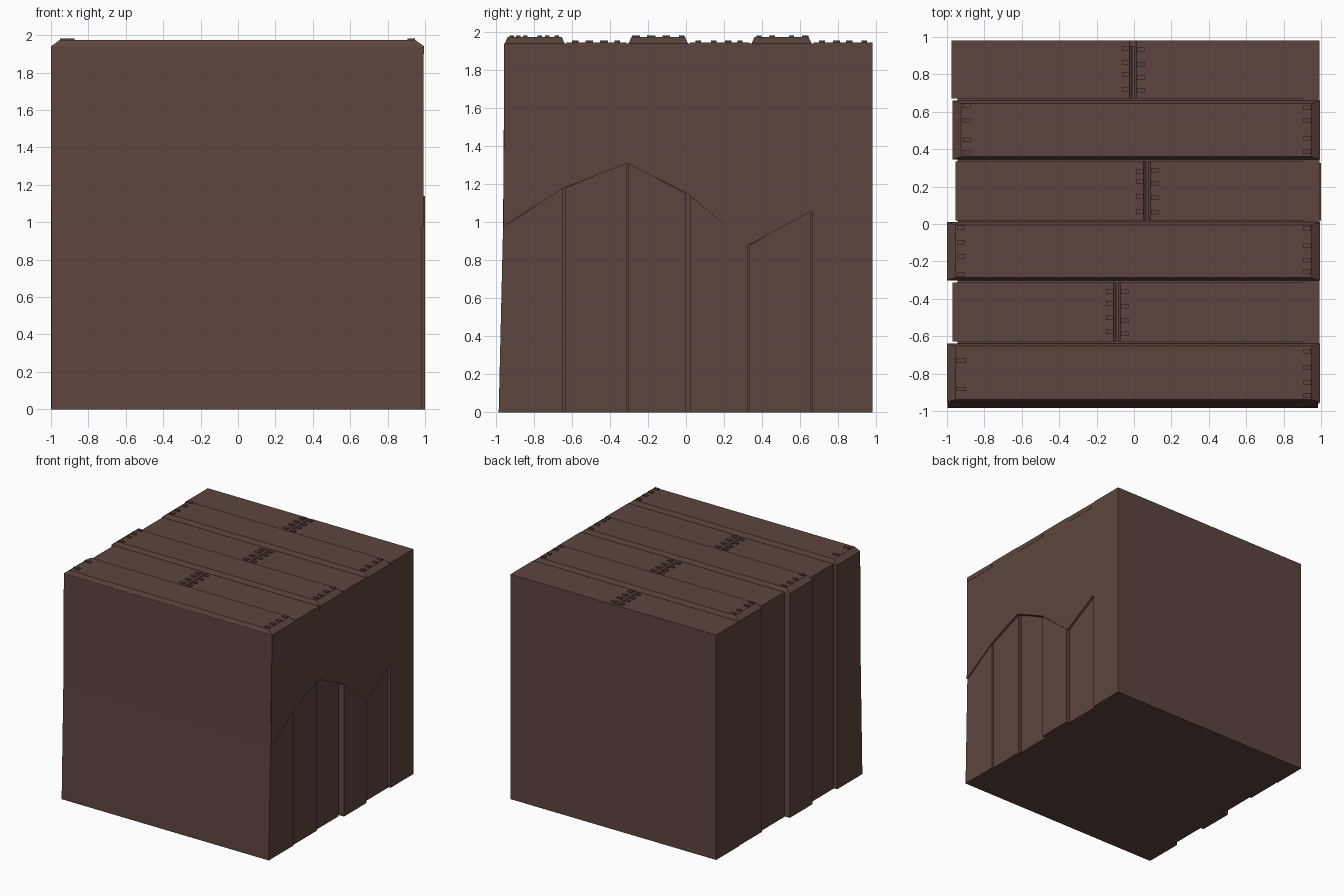
import bpy, bmesh, random

if "Cube" in bpy.data.objects:
    bpy.data.objects.remove(bpy.data.objects["Cube"])

random.seed(4)
wood = bpy.data.materials.new("dark_wood")
wood.diffuse_color = (0.11, 0.06, 0.047, 1)
wood.use_nodes = True
wood.node_tree.nodes["Principled BSDF"].inputs["Base Color"].default_value = wood.diffuse_color


def finish(name, bm):
    bmesh.ops.recalc_face_normals(bm, faces=bm.faces)
    mesh = bpy.data.meshes.new(name)
    bm.to_mesh(mesh)
    bm.free()
    mesh.materials.append(wood)
    ob = bpy.data.objects.new(name, mesh)
    bpy.context.collection.objects.link(ob)
    return ob


def prism(name, yz, x0, x1):
    """Extrude a y-z outline along x."""
    bm = bmesh.new()
    face = bm.faces.new([bm.verts.new((x0, y, z)) for y, z in yz])
    ext = bmesh.ops.extrude_face_region(bm, geom=[face])
    for v in ext["geom"]:
        if isinstance(v, bmesh.types.BMVert):
            v.co.x = x1
    return finish(name, bm)


def block(name, x0, x1, y0, y1, z0, z1, z_mid=None, left=0, right=0, dy=0):
    """Box, optionally with a chamfered upper part starting at z_mid."""
    rings = [(x0, x1, y0, y1, z0)]
    if z_mid is not None:
        rings.append((x0, x1, y0, y1, z_mid))
    rings.append((x0 + left, x1 - right, y0 + dy, y1 - dy, z1))
    bm = bmesh.new()
    loops = [[bm.verts.new(p) for p in ((a, c, z), (b, c, z), (b, d, z), (a, d, z))]
             for a, b, c, d, z in rings]
    bm.faces.new(loops[0])
    bm.faces.new(loops[-1])
    for lo, hi in zip(loops, loops[1:]):
        for i in range(4):
            j = (i + 1) % 4
            bm.faces.new((lo[i], lo[j], hi[j], hi[i]))
    return finish(name, bm)


# Core and flared front face
prism("core", [(-0.95, 0), (0.975, 0), (0.975, 1.93), (-0.95, 1.93)], -0.945, 0.94)
prism("front_board", [(-0.985, 0), (-0.93, 0), (-0.93, 1.94), (-0.955, 1.94), (-0.962, 0.98)], -0.998, 0.985)
block("back_board", -0.975, 0.992, 0.95, 0.98, 0, 1.943)

# Right wall with the stepped lower edge, flush to the ground at the back
prism("right_wall", [(-0.956, 1.94), (-0.96, 0.98), (-0.64, 1.18), (-0.31, 1.31), (0.01, 1.15),
                     (0.33, 0.88), (0.665, 1.06), (0.665, 0), (0.98, 0), (0.98, 1.94)], 0.9, 0.993)

# Right lower slats: y start, y end, top at each end, outer x
for i, (y0, y1, za, zb, x) in enumerate([
        (-0.95, -0.648, 0.98, 1.18, 0.984), (-0.636, -0.314, 1.18, 1.31, 0.976),
        (-0.302, 0.0, 1.31, 1.15, 0.962), (0.02, 0.325, 1.14, 0.885, 1.0),
        (0.335, 0.655, 0.88, 1.06, 0.975)]):
    prism(f"right_slat_{i + 1}", [(y0, 0), (y1, 0), (y1, zb), (y0, za)], 0.9, x)

# Planks from front to back: y start, y end, left end, split position (None = raised)
planks = [(-0.953, -0.638, -1.0, None), (-0.628, -0.312, -0.97, -0.09),
          (-0.302, 0.01, -1.0, None), (0.02, 0.335, -0.955, 0.07),
          (0.345, 0.66, -0.97, None), (0.67, 0.98, -0.975, -0.005)]
for i, (y0, y1, left, split) in enumerate(planks):
    n = i + 1
    block(f"left_slat_{n}", left, -0.88, y0, y1, 0, 1.935)
    if split is None:
        block(f"raised_plank_{n}", left, 0.995, y0, y1, 1.9, 1.973, 1.94, 0.045, 0.045, 0.015)
        nail_x, top = (left + 0.075, 0.925), 1.973
    else:
        block(f"plank_left_{n}", left, split - 0.007, y0, y1, 1.9, 1.945, 1.933, 0, 0.012)
        block(f"plank_right_{n}", split + 0.007, 0.993, y0, y1, 1.9, 1.945, 1.933, 0.012, 0)
        nail_x, top = (split - 0.04, split + 0.04), 1.945
    # Nail heads along the plank ends
    for x in nail_x:
        count = 2 if (i == 0 and x < 0) else 4
        for k in range(count):
            y = y0 + (y1 - y0) * (k + 0.5) / count + random.uniform(-0.015, 0.015)
            w = 0.027 if count == 2 else 0.02
            block(f"nail_{n}", x - w, x + w, y - 0.012, y + 0.012, top - 0.02, top + 0.01)
